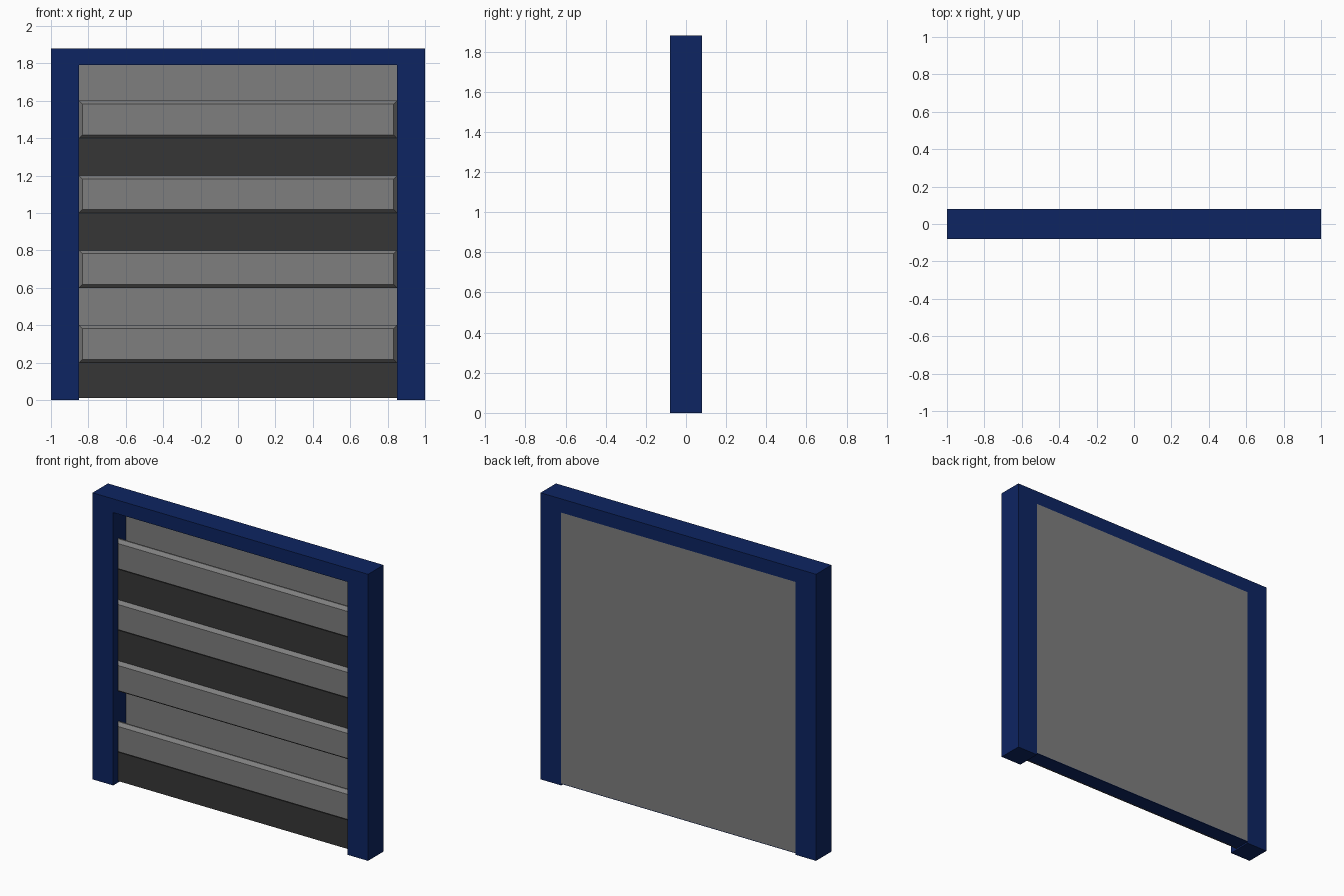
import bpy
import bmesh

default = bpy.data.objects.get("Cube")
if default:
    bpy.data.objects.remove(default, do_unlink=True)


def material(name, color):
    mat = bpy.data.materials.new(name)
    mat.use_nodes = True
    rgba = (*color, 1)
    mat.diffuse_color = rgba
    mat.node_tree.nodes["Principled BSDF"].inputs["Base Color"].default_value = rgba
    return mat


navy = material("navy_paint", (0.004, 0.018, 0.122))
grey = material("grey_metal", (0.21, 0.21, 0.21))
dark = material("dark_glass", (0.037, 0.037, 0.037))


def finish(name, bm, mat):
    bmesh.ops.recalc_face_normals(bm, faces=bm.faces)
    mesh = bpy.data.meshes.new(name)
    bm.to_mesh(mesh)
    bm.free()
    mesh.materials.append(mat)
    obj = bpy.data.objects.new(name, mesh)
    bpy.context.collection.objects.link(obj)
    return obj


def box(name, y0, y1, z0, z1, mat, chamfer=0.0):
    """Opening-wide box; its front side can be drawn in to a chamfered panel."""
    bm = bmesh.new()
    bmesh.ops.create_cube(bm, size=1)
    for v in bm.verts:
        v.co.x *= 2 * OPENING
        v.co.y = y0 if v.co.y < 0 else y1
        v.co.z = z0 if v.co.z < 0 else z1
    if chamfer:
        front = [f for f in bm.faces if f.calc_center_median().y < y0 + 1e-4]
        bmesh.ops.inset_region(bm, faces=front, thickness=chamfer)
        for v in front[0].verts:
            v.co.y -= chamfer
    return finish(name, bm, mat)


OPENING, DEPTH, HEIGHT, LINTEL = 0.85, 0.08, 1.88, 1.79
PLATE_Y, PLATE_BACK, FLOOR = -0.03, -0.02, 0.01

# Door frame: one arch-shaped profile extruded through its depth
half = [(1, HEIGHT), (1, 0), (OPENING, 0), (OPENING, LINTEL)]
outline = half + [(-x, z) for x, z in reversed(half)]
bm = bmesh.new()
face = bm.faces.new([bm.verts.new((x, -DEPTH, z)) for x, z in outline])
grown = bmesh.ops.extrude_face_region(bm, geom=[face])
for v in grown["geom"]:
    if isinstance(v, bmesh.types.BMVert):
        v.co.y = DEPTH
finish("door_frame", bm, navy)

# Back panel and the thin sill closing the underside
box("back_panel", 0.055, DEPTH, FLOOR + 0.004, LINTEL, grey)
box("bottom_sill", PLATE_BACK, DEPTH, FLOOR, FLOOR + 0.004, navy)

# Raised slats with chamfered rims
for i in range(4):
    z = 0.2 + 0.4 * i
    box(f"raised_slat_{i + 1}", PLATE_Y, PLATE_BACK, z, z + 0.2, grey, 0.025)

# Dark panes between slats; the other gaps stay open to the back panel
for i, (z0, z1) in enumerate([(FLOOR, 0.2), (0.8, 1.0), (1.2, 1.4)]):
    box(f"dark_pane_{i + 1}", PLATE_Y, PLATE_BACK, z0, z1, dark)
